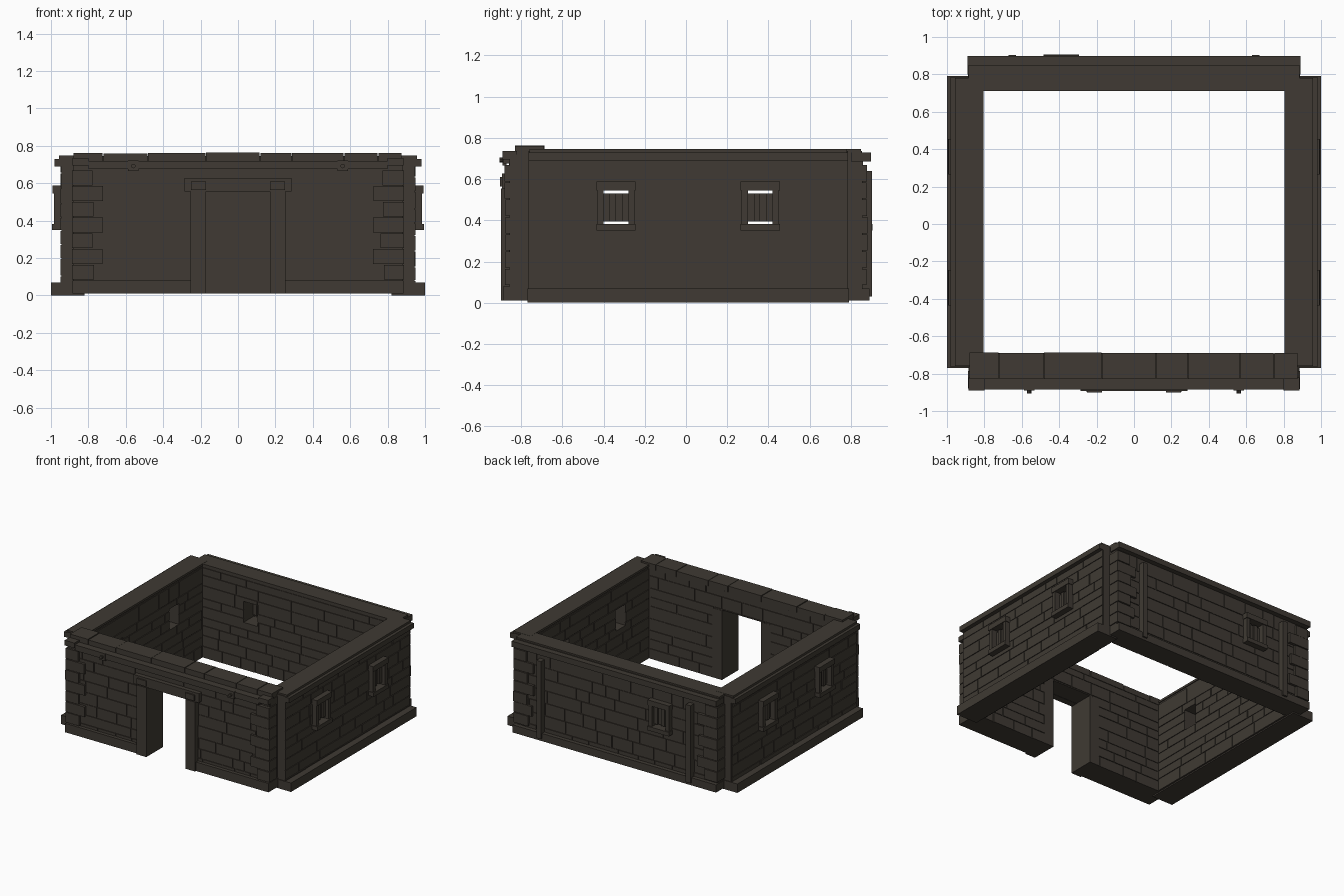
import bpy, bmesh, random
from mathutils import Vector

random.seed(4)
cube = bpy.data.objects.get("Cube")
if cube:
    bpy.data.objects.remove(cube, do_unlink=True)

stone = bpy.data.materials.new("dark_stone")
stone.use_nodes = True
colour = (0.05, 0.042, 0.033, 1)
stone.diffuse_color = colour
bsdf = stone.node_tree.nodes["Principled BSDF"]
bsdf.inputs["Base Color"].default_value = colour
bsdf.inputs["Roughness"].default_value = 0.9

# Wall frames: u runs along the wall, w points outward from the centre
FRAMES = {
    "front": lambda u, w, z: (u, -w, z),
    "back": lambda u, w, z: (u, w, z),
    "left": lambda u, w, z: (w, u, z),
    "right": lambda u, w, z: (-w, u, z),
}


def make(wall, part, boxes):
    """One object made of boxes (u0, u1, w0, w1, z0, z1)."""
    bm = bmesh.new()
    for u0, u1, w0, w1, z0, z1 in boxes:
        verts = bmesh.ops.create_cube(bm, size=1)["verts"]
        for v in verts:
            u = u1 if v.co.x > 0 else u0
            w = w1 if v.co.y > 0 else w0
            z = z1 if v.co.z > 0 else z0
            v.co = Vector(FRAMES[wall](u, w, z))
    bmesh.ops.recalc_face_normals(bm, faces=bm.faces)
    mesh = bpy.data.meshes.new(f"{wall}_{part}")
    bm.to_mesh(mesh)
    bm.free()
    mesh.materials.append(stone)
    obj = bpy.data.objects.new(mesh.name, mesh)
    bpy.context.collection.objects.link(obj)
    return obj


def cut(rect, holes):
    """Split a rectangle (u0, u1, z0, z1) around rectangular holes."""
    pieces = [rect]
    for a, b, c, d in holes:
        result = []
        for u0, u1, z0, z1 in pieces:
            if u1 <= a or u0 >= b or z1 <= c or z0 >= d:
                result.append((u0, u1, z0, z1))
                continue
            left, right = max(u0, a), min(u1, b)
            result += [(u0, left, z0, z1), (right, u1, z0, z1),
                       (left, right, z0, c), (left, right, d, z1)]
        pieces = [p for p in result if p[1] - p[0] > 1e-4 and p[3] - p[2] > 1e-4]
    return pieces


def courses(u0, u1, z0, z1, w0, w1, holes):
    """Irregular rows of thin facing stones."""
    gap, boxes, z = 0.005, [], z0
    while z < z1 - 0.01:
        top = z + random.uniform(0.065, 0.1)
        if top > z1 - 0.04:
            top = z1
        u = u0
        while u < u1 - 0.01:
            end = u + random.uniform(0.1, 0.32)
            if end > u1 - 0.06:
                end = u1
            rect = (u, end - gap, z, top - gap)
            out = random.uniform(0, 0.003)
            for a, b, c, d in cut(rect, holes):
                if w1 > w0:
                    boxes.append((a, b, w0, w1 - out, c, d))
                else:
                    boxes.append((a, b, w1 + out, w0, c, d))
            u = end
        z = top
    return boxes


def build_wall(wall, u0, u1, inner, outer, top, in0, in1, holes):
    skin = 0.007
    core = cut((u0, u1, 0.01, top), holes)
    make(wall, "wall_core", [(a, b, inner + skin, outer - skin, c, d) for a, b, c, d in core])
    make(wall, "outer_stones", courses(u0, u1, 0.01, 0.70, outer - skin, outer, holes))
    make(wall, "inner_stones", courses(in0, in1, 0.01, 0.72, inner + skin, inner, holes))


def window_hole(u):
    return (u - 0.06, u + 0.06, 0.38, 0.545)


def window(wall, u, face, name):
    """Frame with jambs, head and sill, and a grille of upright bars."""
    front = face + 0.035
    a, b = u - 0.06, u + 0.06
    make(wall, name + "_frame", [
        (a - 0.03, a, face - 0.02, front, 0.37, 0.55),
        (b, b + 0.03, face - 0.02, front, 0.37, 0.55),
        (a - 0.035, b + 0.035, face - 0.02, front + 0.006, 0.545, 0.587),
        (a - 0.035, b + 0.035, face - 0.02, front + 0.01, 0.35, 0.382)])
    make(wall, name + "_bars", [
        (a + i * 0.03, a + i * 0.03 + 0.03, face - 0.03 + i % 2 * 0.012,
         face - 0.005 + i % 2 * 0.012, 0.395, 0.53) for i in range(4)])


# Side walls with two barred windows each
for side in ("left", "right"):
    spots = (-0.34, 0.36)
    build_wall(side, -0.765, 0.785, 0.805, 0.95, 0.735, -0.69, 0.71,
               [window_hole(u) for u in spots])
    for i, u in enumerate(spots):
        window(side, u, 0.95, f"window_{i + 1}")
    make(side, "plinth", [(-0.77, 0.79, 0.82, 1.0, 0.0, 0.07)])
    make(side, "ledge", [(-0.765, 0.785, 0.9, 0.98, 0.69, 0.73)])
    make(side, "coping", [(-0.76, 0.78, 0.805, 0.957, 0.73, 0.747)])

# Back wall with one window and two pilasters
build_wall("back", -0.88, 0.88, 0.71, 0.86, 0.735, -0.805, 0.805, [window_hole(-0.39)])
window("back", -0.39, 0.86, "window")
make("back", "plinth", [(-0.885, 0.885, 0.72, 0.89, 0.01, 0.07)])
make("back", "ledge", [(-0.89, 0.89, 0.8, 0.897, 0.685, 0.73)])
make("back", "coping", [(-0.885, 0.885, 0.71, 0.85, 0.73, 0.746)])
make("back", "pilasters", [(s * 0.65 - 0.02, s * 0.65 + 0.02, 0.85, 0.903, 0.03, 0.64)
                           for s in (-1, 1)])

# Front wall with a doorway
door = (-0.17, 0.17, 0.0, 0.557)
build_wall("front", -0.88, 0.88, 0.69, 0.86, 0.72, -0.805, 0.805, [door])
make("front", "plinth", [(-0.885, -0.25, 0.7, 0.885, 0.01, 0.08),
                         (0.25, 0.885, 0.7, 0.885, 0.01, 0.08)])
make("front", "door_posts", [(-0.255, -0.17, 0.69, 0.897, 0.01, 0.555),
                             (0.17, 0.255, 0.69, 0.897, 0.01, 0.555)])
make("front", "door_lintel", [(-0.285, 0.285, 0.84, 0.892, 0.555, 0.628),
                              (-0.25, -0.17, 0.84, 0.902, 0.565, 0.61),
                              (0.17, 0.25, 0.84, 0.902, 0.565, 0.61)])
make("front", "ledge", [(-0.8, 0.8, 0.82, 0.885, 0.675, 0.72),
                        (-0.885, -0.8, 0.82, 0.89, 0.695, 0.735),
                        (0.8, 0.885, 0.82, 0.89, 0.695, 0.735)])

# Coping blocks along the top of the front wall
joints = [-0.88, -0.72, -0.48, -0.17, 0.12, 0.29, 0.57, 0.75, 0.88]
make("front", "coping", [(a, b - 0.005, 0.687 + random.uniform(0, 0.005), 0.83, 0.715,
                          0.765 - random.uniform(0, 0.007))
                         for a, b in zip(joints, joints[1:])])

# Square plates with round pegs on the front ledge
make("front", "peg_plates", [(s * 0.56 - 0.028, s * 0.56 + 0.028, 0.87, 0.89, 0.665, 0.722)
                             for s in (-1, 1)])
for side, s in (("left", 1), ("right", -1)):
    bpy.ops.mesh.primitive_cylinder_add(vertices=10, radius=0.012, depth=0.03,
                                        location=(s * 0.56, -0.89, 0.692),
                                        rotation=(1.5708, 0, 0))
    peg = bpy.context.object
    peg.name = f"{side}_peg"
    peg.data.materials.append(stone)

# Alternating corner stones on the front and back walls
for wall in ("front", "back"):
    stones = []
    for s in (-1, 1):
        for i in range(7):
            z = 0.085 + i * 0.084
            reach = (0.77, 0.72)[i % 2] + random.uniform(-0.01, 0.01)
            u0, u1 = sorted((s * reach, s * 0.887))
            out = 0.878 + random.uniform(-0.004, 0.004)
            stones.append((u0, u1, 0.785, out, z, z + 0.079))
    make(wall, "corner_stones", stones)
